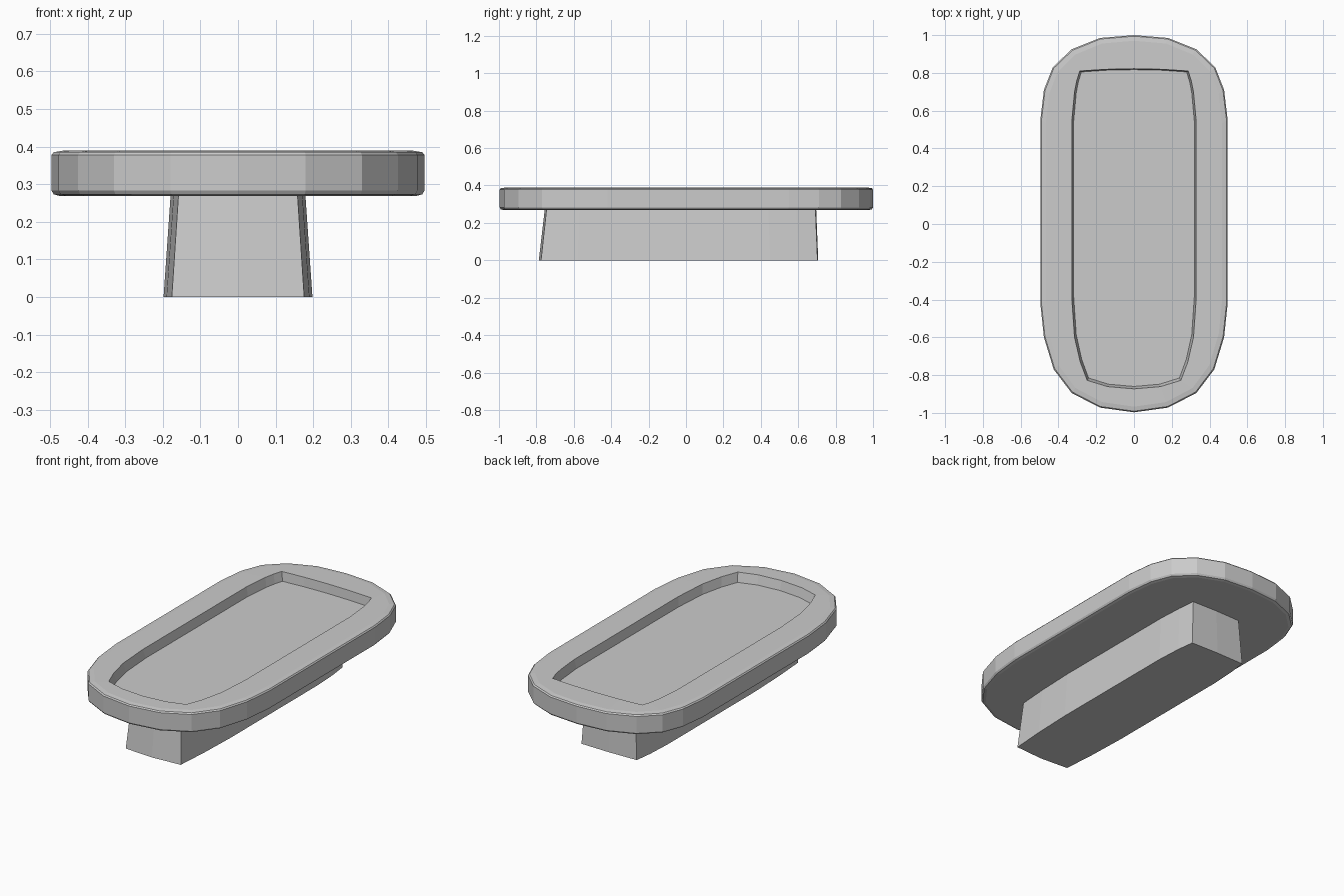
import bpy, bmesh

if "Cube" in bpy.data.objects:
    bpy.data.objects.remove(bpy.data.objects["Cube"])

grey = bpy.data.materials.new("light grey")
grey.diffuse_color = (0.6, 0.6, 0.6, 1)
grey.use_nodes = True
grey.node_tree.nodes["Principled BSDF"].inputs["Base Color"].default_value = grey.diffuse_color


def ring(half, z, inset=0.0):
    """Mirror a half outline (back centre to front centre) into a closed loop."""
    sx, sy = 1 - inset / 0.5, 1 - inset
    right = [(x * sx, y * sy, z) for x, y in half]
    left = [(-x, y, z) for x, y, z in reversed(right[1:-1])]
    return right + left


def loft(name, rings):
    """Skin a stack of equal-sized loops and cap both ends."""
    bm = bmesh.new()
    loops = [[bm.verts.new(p) for p in r] for r in rings]
    for a, b in zip(loops, loops[1:]):
        for i in range(len(a)):
            j = (i + 1) % len(a)
            bm.faces.new((a[i], a[j], b[j], b[i]))
    bm.faces.new(loops[0])
    bm.faces.new(loops[-1])
    bmesh.ops.recalc_face_normals(bm, faces=bm.faces)
    mesh = bpy.data.meshes.new(name)
    bm.to_mesh(mesh)
    bm.free()
    mesh.materials.append(grey)
    obj = bpy.data.objects.new(name, mesh)
    bpy.context.collection.objects.link(obj)
    return obj


# Tray: rounded outer outline, softened rim, sunken floor
outer = [(0, 1.0), (0.18, 0.985), (0.33, 0.925), (0.43, 0.83), (0.477, 0.71),
         (0.496, 0.55), (0.496, -0.42), (0.477, -0.6), (0.425, -0.77),
         (0.33, -0.895), (0.18, -0.972), (0, -0.997)]
recess = [(0, 0.822), (0.15, 0.819), (0.287, 0.81), (0.303, 0.76), (0.315, 0.70),
          (0.329, 0.55), (0.329, -0.40), (0.315, -0.60), (0.285, -0.73),
          (0.248, -0.828), (0.14, -0.861), (0, -0.873)]
floor = [(x * 0.97, y - 0.005 if y > 0 else y + 0.013) for x, y in recess]
loft("tray", [
    ring(outer, 0.269, 0.020),
    ring(outer, 0.273, 0.006),
    ring(outer, 0.283),
    ring(outer, 0.378),
    ring(outer, 0.385, 0.006),
    ring(outer, 0.389, 0.030),
    ring(recess, 0.390),
    ring(floor, 0.337),
])

# Pedestal: long tapered foot, a little wider at the bottom
foot_bottom = [(0, 0.707), (0.177, 0.703), (0.190, 0.60), (0.198, 0.45),
               (0.198, -0.35), (0.190, -0.58), (0.176, -0.775), (0, -0.787)]
foot_top = [(0, 0.696), (0.160, 0.692), (0.171, 0.59), (0.179, 0.44),
            (0.179, -0.35), (0.171, -0.57), (0.158, -0.745), (0, -0.755)]
loft("pedestal", [ring(foot_bottom, 0.0), ring(foot_top, 0.275)])
